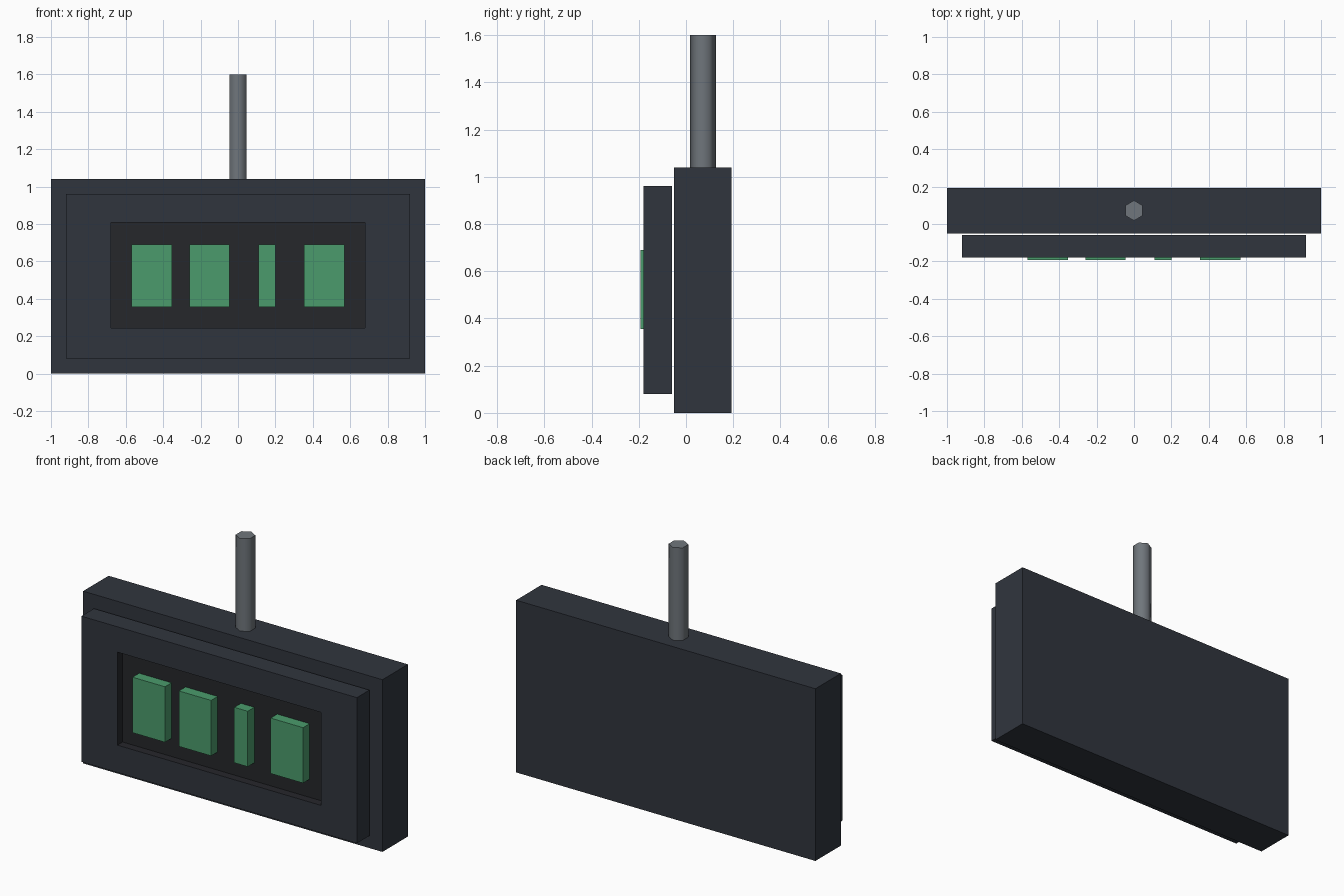
import bpy, bmesh
from math import radians

if "Cube" in bpy.data.objects:
    bpy.data.objects.remove(bpy.data.objects["Cube"])


def material(name, rgb):
    m = bpy.data.materials.new(name)
    m.diffuse_color = (*rgb, 1)
    m.use_nodes = True
    m.node_tree.nodes["Principled BSDF"].inputs["Base Color"].default_value = m.diffuse_color
    return m


CASING = material("dark_casing", (0.030, 0.036, 0.048))
PANEL = material("black_panel", (0.019, 0.020, 0.024))
GREEN = material("green_light", (0.07, 0.33, 0.15))
METAL = material("grey_metal", (0.16, 0.18, 0.20))


def box(name, x, y, z, mat):
    """Box from (min, max) extents on each axis."""
    bpy.ops.mesh.primitive_cube_add(size=1)
    ob = bpy.context.object
    ob.name = name
    for v in ob.data.vertices:
        v.co = [ext[c > 0] for ext, c in zip((x, y, z), v.co)]
    ob.data.update()
    ob.data.materials.append(mat)
    return ob


# Main housing
box("housing", (-1, 1), (-0.05, 0.193), (0, 1.04), CASING)

# Front cover with a shallow recessed display panel
cover = box("front_cover", (-0.92, 0.92), (-0.18, -0.06), (0.08, 0.96), CASING)
cover.data.materials.append(PANEL)
bm = bmesh.new()
bm.from_mesh(cover.data)
bm.normal_update()
face = min(bm.faces, key=lambda f: f.calc_center_median().y)
bmesh.ops.inset_individual(bm, faces=[face], thickness=0.15)
for v in face.verts:
    v.co.x = 0.68 if v.co.x > 0 else -0.68
    v.co.z = 0.807 if v.co.z > 0.5 else 0.245
face.material_index = 1
new = bmesh.ops.extrude_discrete_faces(bm, faces=[face])["faces"][0]
bmesh.ops.translate(bm, verts=new.verts, vec=(0, 0.05, 0))
bm.to_mesh(cover.data)
bm.free()

# Raised lit blocks on the display
for i, x in enumerate([(-0.57, -0.353), (-0.26, -0.045), (0.11, 0.20), (0.353, 0.57)]):
    box(f"light_block_{i + 1}", x, (-0.193, -0.13), (0.355, 0.69), GREEN)

# Six-sided hanging rod
bpy.ops.mesh.primitive_cylinder_add(vertices=6, radius=0.054, depth=0.56,
                                    location=(0, 0.072, 1.32))
rod = bpy.context.object
rod.name = "hanging_rod"
rod.data.materials.append(METAL)
bpy.ops.object.shade_smooth_by_angle(angle=radians(65))
